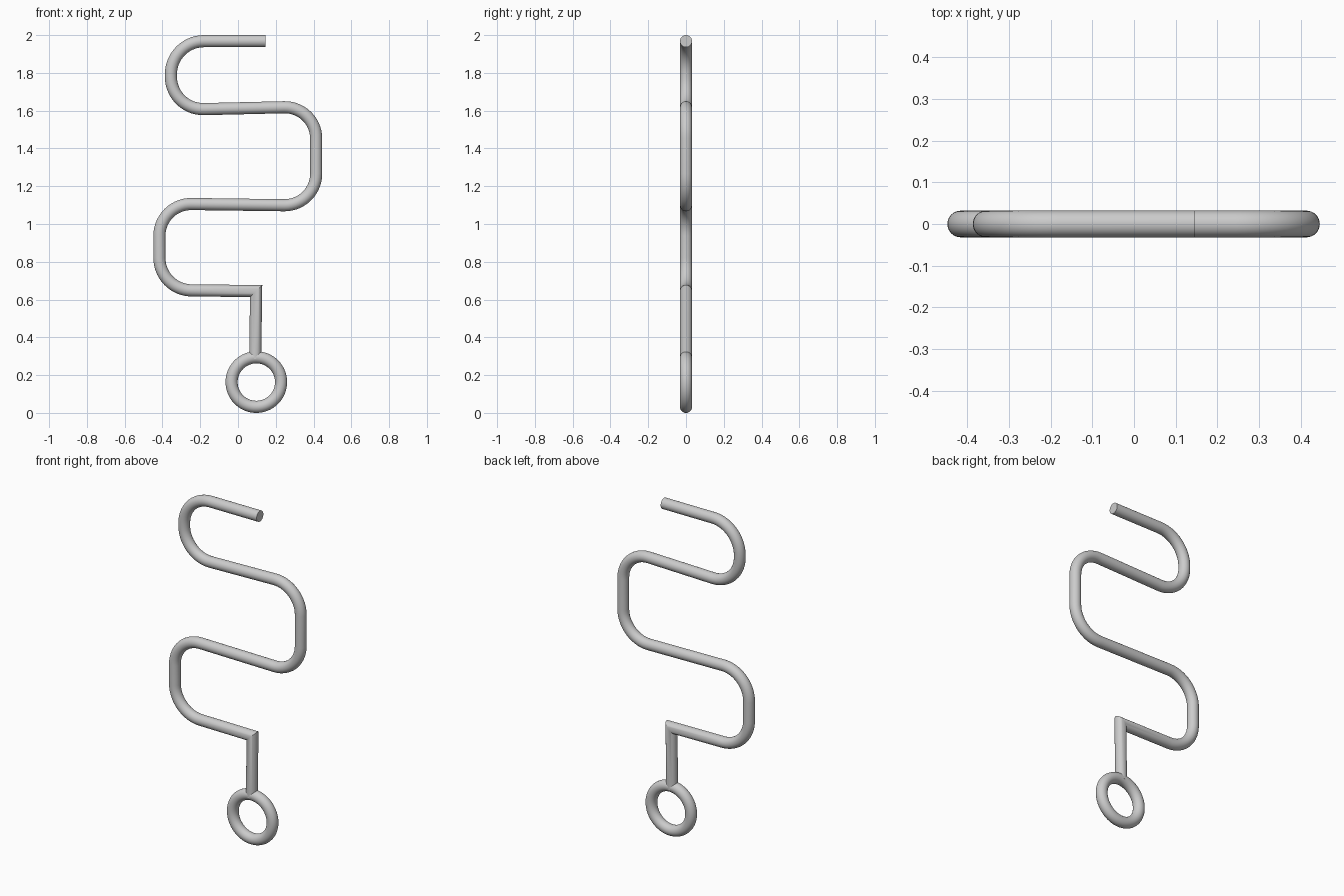
import bpy, bmesh, math
from mathutils import Vector

if "Cube" in bpy.data.objects:
    bpy.data.objects.remove(bpy.data.objects["Cube"])

R = 0.032      # rod radius
SIDES = 32


def fillet(a, p, b, d, steps=14):
    """Arc that rounds corner p, starting d away from it on each side."""
    if d == 0:
        return [p]
    u, v = (a - p).normalized(), (b - p).normalized()
    c = p + (u + v) * d / (1 + u.dot(v))
    s, e = p + u * d - c, p + v * d - c
    r = s.length
    s.normalize()
    e.normalize()
    return [c + s.slerp(e, i / steps) * r for i in range(steps + 1)]


def sweep(name, pts):
    """Round rod with mitred joints along a path in the xz plane."""
    bm = bmesh.new()
    rings = []
    for i, p in enumerate(pts):
        t1 = (p - pts[i - 1]).normalized() if i else (pts[1] - p).normalized()
        t2 = (pts[i + 1] - p).normalized() if i < len(pts) - 1 else t1
        t = (t1 + t2).normalized()
        n = Vector((-t.z, 0, t.x)) / t.dot(t1)
        rings.append([bm.verts.new(p + n * R * math.cos(k * math.tau / SIDES)
                                   + Vector((0, R * math.sin(k * math.tau / SIDES), 0)))
                      for k in range(SIDES)])
    for a, b in zip(rings, rings[1:]):
        for k in range(SIDES):
            j = (k + 1) % SIDES
            bm.faces.new((a[k], a[j], b[j], b[k]))
    bm.faces.new(rings[0])
    bm.faces.new(rings[-1])
    bmesh.ops.recalc_face_normals(bm, faces=bm.faces)
    me = bpy.data.meshes.new(name)
    bm.to_mesh(me)
    bm.free()
    ob = bpy.data.objects.new(name, me)
    bpy.context.collection.objects.link(ob)
    return ob


def smooth(ob):
    bpy.ops.object.select_all(action='DESELECT')
    ob.select_set(True)
    bpy.context.view_layer.objects.active = ob
    bpy.ops.object.shade_smooth_by_angle(angle=math.radians(35))


# Bent rod: corner x, z and rounding distance
corners = [(0.145, 1.968, 0), (-0.355, 1.968, 0.175), (-0.355, 1.604, 0.175),
           (0.414, 1.622, 0.17), (0.414, 1.097, 0.17), (-0.416, 1.108, 0.17),
           (-0.416, 0.65, 0.17), (0.096, 0.645, 0), (0.091, 0.285, 0)]
P = [Vector((x, 0, z)) for x, z, d in corners]
path = [P[0]]
for i in range(1, len(P) - 1):
    path += fillet(P[i - 1], P[i], P[i + 1], corners[i][2])
path.append(P[-1])
smooth(sweep("bent_rod", path))

# Ring at the bottom
bpy.ops.mesh.primitive_torus_add(major_radius=0.131, minor_radius=R,
                                 major_segments=64, minor_segments=SIDES,
                                 location=(0.097, 0, 0.163),
                                 rotation=(math.pi / 2, 0, 0))
ring = bpy.context.object
ring.name = "bottom_ring"
smooth(ring)
